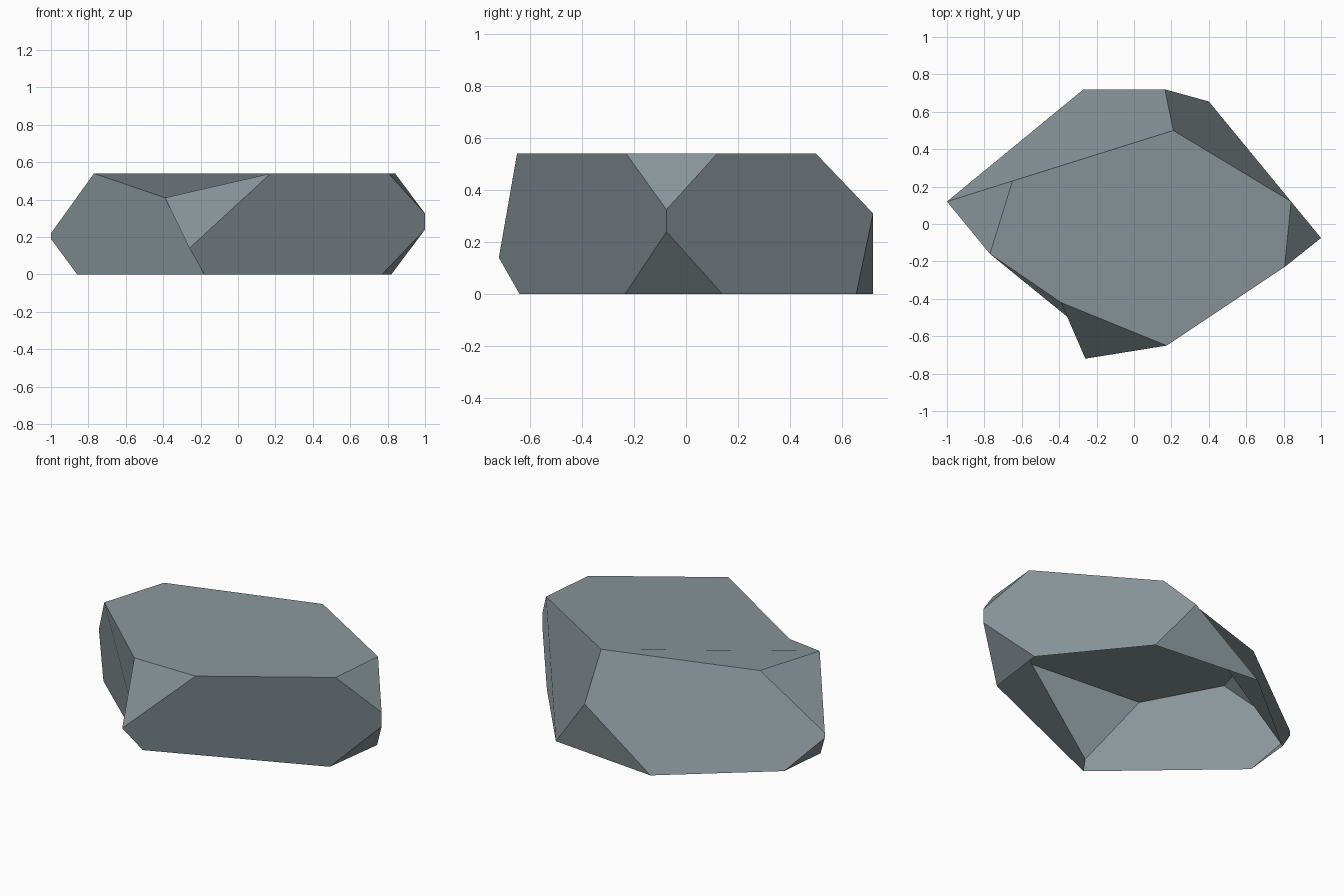
import bpy, bmesh
from mathutils import Vector

if "Cube" in bpy.data.objects:
    bpy.data.objects.remove(bpy.data.objects["Cube"])

# Stone colour
mat = bpy.data.materials.new("slate grey")
mat.diffuse_color = (0.25, 0.30, 0.32, 1)
mat.use_nodes = True
mat.node_tree.nodes["Principled BSDF"].inputs["Base Color"].default_value = mat.diffuse_color

TOP = 0.54
corners = {}

# Rim of the upper facet (one corner, G, is chipped lower)
for name, x, y in (("A", -0.77, -0.16), ("F", 0.175, -0.65), ("E", 0.805, -0.23),
                   ("D", 0.84, 0.12), ("C", 0.21, 0.50), ("B", -0.65, 0.23)):
    corners[name] = (x, y, TOP)
corners["G"] = (-0.39, -0.42, 0.41)

# Outline on the ground (the underside is open)
for name, x, y in (("Q", -0.18, -0.64), ("P", 0.77, -0.235), ("T", 0.82, 0.14),
                   ("L", 0.40, 0.655), ("N", -0.27, 0.72), ("S", -0.83, 0.26),
                   ("R", -0.86, -0.04)):
    corners[name] = (x, y, 0.0)

# Waist corners: right tip, left tip, front and back
corners.update(K=(1.0, -0.075, 0.325), J=(1.0, -0.075, 0.24),
               O=(-1.0, 0.12, 0.22), U=(-1.0, 0.12, 0.19),
               H=(-0.26, -0.72, 0.14), M=(0.165, 0.72, 0.31))

# Facets, anticlockwise from outside; each is fanned from its first corner
facets = ["CBAGFED",                                    # top
          "QHGAOUR", "PJKEFHQ", "LMCDKJT", "SUOBCMN",   # four sides
          "EKD", "BOA", "GHF", "JPT", "USR", "MLN"]     # corner cuts


def facet_normal(names):
    pts = [Vector(corners[k]) for k in names]
    n = Vector((0, 0, 0))
    for a, b in zip(pts, pts[1:] + pts[:1]):
        n += a.cross(b)
    return n.normalized()


# Rock shell, every facet shaded as one flat plane
bm = bmesh.new()
verts = {k: bm.verts.new(co) for k, co in corners.items()}
normals = []
for f in facets:
    for b, c in zip(f[1:], f[2:]):
        face = bm.faces.new((verts[f[0]], verts[b], verts[c]))
        face.smooth = True
        normals += [facet_normal(f)] * 3

mesh = bpy.data.meshes.new("rock")
bm.to_mesh(mesh)
bm.free()
mesh.normals_split_custom_set(normals)
mesh.materials.append(mat)
bpy.context.collection.objects.link(bpy.data.objects.new("rock", mesh))
